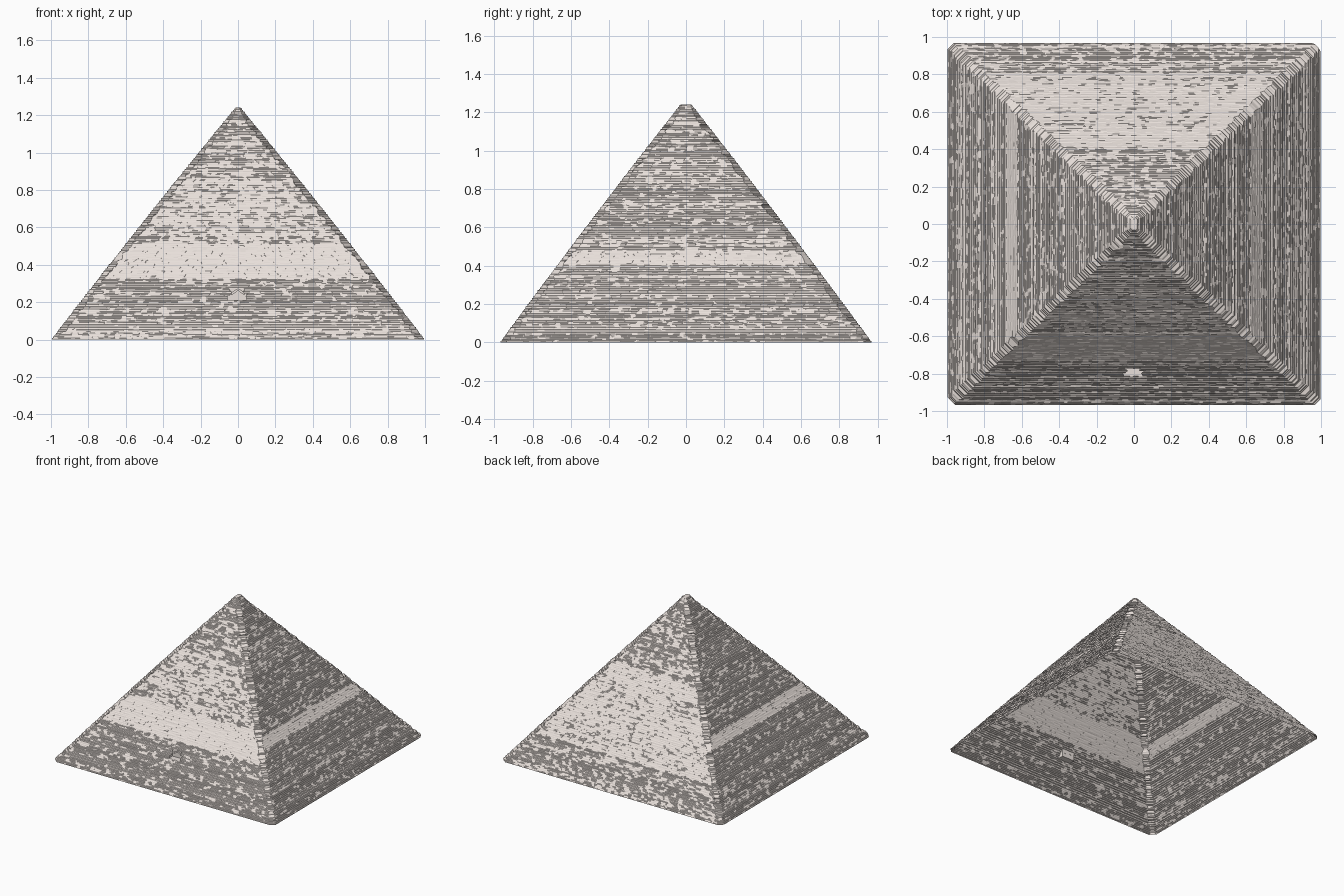
import bpy, math, random
from mathutils import Vector, Matrix

if "Cube" in bpy.data.objects:
    bpy.data.objects.remove(bpy.data.objects["Cube"])

random.seed(4)
H, N = 1.24, 116          # height, number of stone courses
BLOCK = 0.03              # typical block length
NOTCH_X, NOTCH_Z0, NOTCH_Z1 = 0.045, 0.212, 0.272

stone = bpy.data.materials.new("limestone")
stone.diffuse_color = (0.82, 0.755, 0.715, 1)
stone.use_nodes = True
stone.node_tree.nodes["Principled BSDF"].inputs["Base Color"].default_value = stone.diffuse_color


def make(name, verts, faces):
    me = bpy.data.meshes.new(name)
    me.from_pydata(verts, [], faces)
    me.materials.append(stone)
    ob = bpy.data.objects.new(name, me)
    bpy.context.collection.objects.link(ob)
    return ob


def half(z):
    """Half width in x and y of the pyramid at height z, slightly convex."""
    t = min(z / H, 1)
    bulge = 0.008 * math.sin(math.pi * t)
    return 0.996 - 0.984 * t + bulge, 0.968 - 0.940 * t + bulge


def ring(z):
    """Eight corners of a course: rectangle with ragged cut corners."""
    x, y = half(z)
    c = [min(random.uniform(0.02, 0.045), x * 0.5) for _ in range(4)]
    return [Vector((px, py, z)) for px, py in (
        (-x + c[0], -y), (x - c[1], -y), (x, -y + c[1]), (x, y - c[2]),
        (x - c[2], y), (-x + c[3], y), (-x, y - c[3]), (-x, -y + c[0]))]


def roughness(side, z):
    """How far the blocks stand out: worn smooth bands on each face."""
    if side == 0:                                  # front
        r = 0.42 if z < 0.32 else 0.08 if z < 0.5 else 0.24 if z < 0.85 else 0.34
    elif side == 4:                                # back
        r = 0.36 if z < 0.22 else 0.18 if z < 0.75 else 0.34
    else:
        r = 0.12 if 0.40 < z < 0.48 else 0.42
    return r


# Uneven course heights
hs = [random.uniform(0.7, 1.3) for _ in range(N)]
zs = [0.0]
for h in hs:
    zs.append(zs[-1] + h * H / sum(hs))
rings = [ring(z) for z in zs]

verts, faces = [], []


def face(*pts):
    i = len(verts)
    verts.extend(pts)
    faces.append(tuple(range(i, i + len(pts))))


# Weathered courses: each block is a worn step with a leaning face and top
for k in range(N):
    lo, hi = rings[k], rings[k + 1]
    zm = (zs[k] + zs[k + 1]) / 2
    for s in range(8):
        a, b = lo[s], lo[(s + 1) % 8]
        na, nb = hi[s], hi[(s + 1) % 8]
        n = max(1, round((b - a).length / BLOCK)) if s % 2 == 0 else 1
        cuts = [0] + [(i + random.uniform(-0.3, 0.3)) / n for i in range(1, n)] + [1]
        rough = roughness(s, zm) + random.uniform(-0.08, 0.08)
        prev = None
        for t0, t1 in zip(cuts, cuts[1:]):
            p, q = a.lerp(b, t0), a.lerp(b, t1)
            u, v = na.lerp(nb, t0), na.lerp(nb, t1)
            if s == 0 and abs((p.x + q.x) / 2) < NOTCH_X and NOTCH_Z0 < zm < NOTCH_Z1:
                prev = None
                continue
            r = rough + random.uniform(-0.2, 0.2)
            pm = p.lerp(u, 0.5).lerp(Vector((p.x, p.y, u.z)), r)
            qm = q.lerp(v, 0.5).lerp(Vector((q.x, q.y, v.z)), r)
            face(p, q, qm, pm)
            face(pm, qm, v, u)
            if prev is not None:
                face(p, pm, u, prev)
            prev = qm

# Flat capstone top
face(*rings[-1])
make("pyramid_courses", verts, faces)

# Entrance notch in the front face: ledge, back wall and two cheeks
yf = -half(NOTCH_Z0)[1]
yb = -half(NOTCH_Z1)[1] + 0.006
w = NOTCH_X + 0.012
z0, z1 = NOTCH_Z0 - 0.002, NOTCH_Z1 + 0.004
make("entrance_notch",
     [(-w, yf, z0), (w, yf, z0), (w, yb, z0), (-w, yb, z0), (w, yb, z1), (-w, yb, z1)],
     [(0, 1, 2, 3), (3, 2, 4, 5), (0, 3, 5), (1, 4, 2)])

# Pair of leaning gable stones over the entrance
for side, label in ((-1, "left"), (1, "right")):
    m = (Matrix.Translation((side * 0.018, yb - 0.006, 0.256))
         @ Matrix.Rotation(side * math.radians(35), 4, 'Y'))
    pts = [m @ Vector((x * 0.022, y * 0.008, z * 0.006))
           for x in (-1, 1) for y in (-1, 1) for z in (-1, 1)]
    make("entrance_gable_" + label, pts,
         [(0, 1, 3, 2), (4, 6, 7, 5), (0, 4, 5, 1), (2, 3, 7, 6), (0, 2, 6, 4), (1, 5, 7, 3)])
